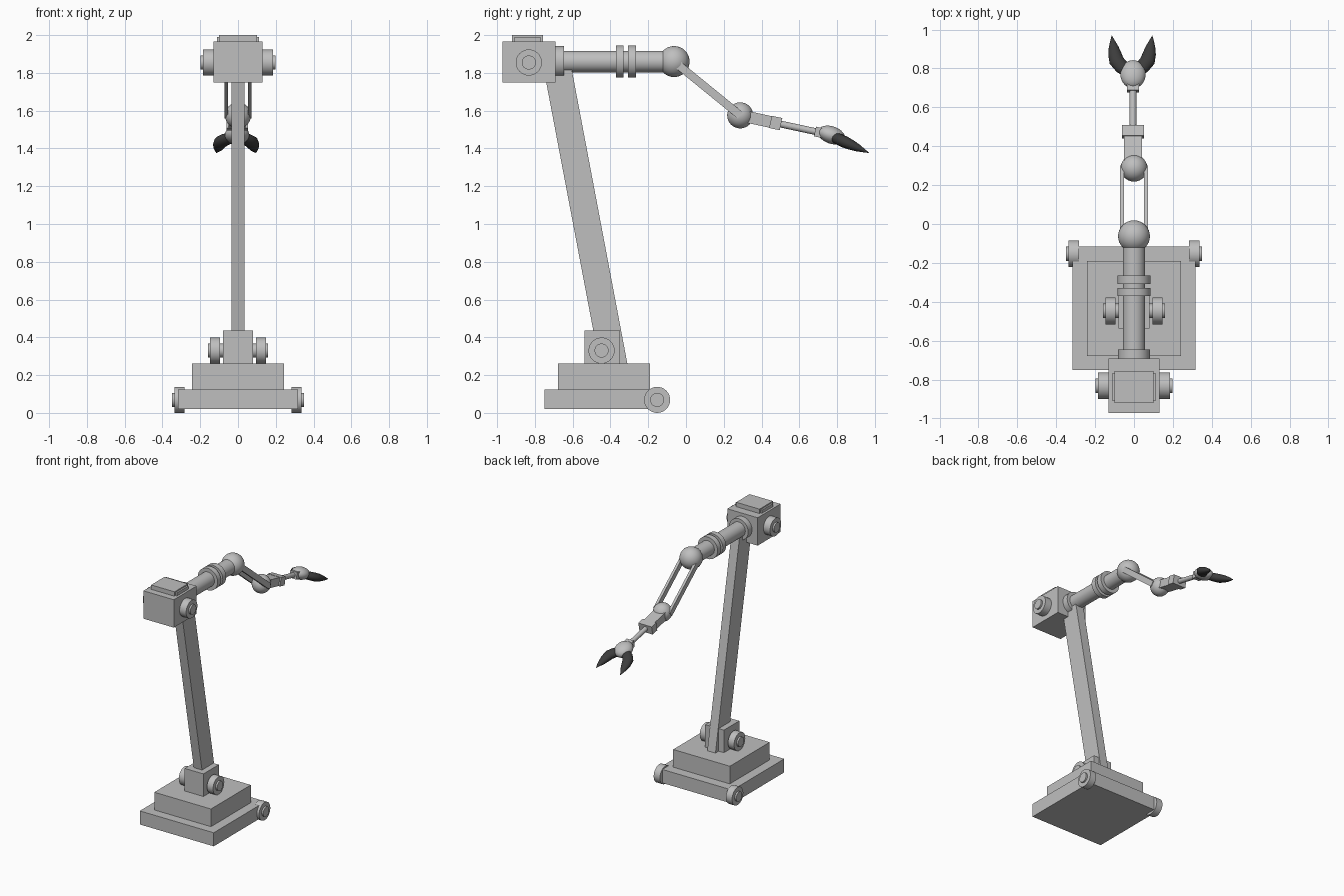
import bpy, bmesh, math
from mathutils import Matrix, Vector

if "Cube" in bpy.data.objects:
    bpy.data.objects.remove(bpy.data.objects["Cube"])


def material(name, value):
    m = bpy.data.materials.new(name)
    m.use_nodes = True
    m.diffuse_color = (value, value, value, 1)
    m.node_tree.nodes["Principled BSDF"].inputs["Base Color"].default_value = (value, value, value, 1)
    return m


grey = material("machine grey", 0.52)
dark = material("claw black", 0.045)


def add(name, bm, mat=grey, smooth=False):
    bmesh.ops.recalc_face_normals(bm, faces=bm.faces)
    mesh = bpy.data.meshes.new(name)
    bm.to_mesh(mesh)
    bm.free()
    mesh.materials.append(mat)
    ob = bpy.data.objects.new(name, mesh)
    bpy.context.collection.objects.link(ob)
    if smooth:
        bpy.ops.object.select_all(action='DESELECT')
        ob.select_set(True)
        bpy.context.view_layer.objects.active = ob
        bpy.ops.object.shade_smooth_by_angle()
    return ob


def box(name, lo, hi):
    lo, hi = Vector(lo), Vector(hi)
    bm = bmesh.new()
    bmesh.ops.create_cube(bm, size=1, matrix=Matrix.Translation((lo + hi) / 2) @ Matrix.Diagonal((hi - lo).to_4d()))
    return add(name, bm)


def beam(name, a, b, width, height, x=0):
    """Box running between two (y, z) points."""
    a, b = Vector((x, *a)), Vector((x, *b))
    d = b - a
    bm = bmesh.new()
    turn = Matrix.Rotation(math.atan2(d.z, d.y), 4, 'X')
    bmesh.ops.create_cube(bm, size=1, matrix=Matrix.Translation((a + b) / 2) @ turn
                          @ Matrix.Diagonal((width, d.length, height, 1)))
    return add(name, bm)


def rod(name, a, b, r, r2=None):
    a, b = Vector(a), Vector(b)
    bm = bmesh.new()
    turn = (b - a).to_track_quat('Z', 'Y').to_matrix().to_4x4()
    bmesh.ops.create_cone(bm, cap_ends=True, segments=32, radius1=r, radius2=r2 or r, depth=(b - a).length,
                          matrix=Matrix.Translation((a + b) / 2) @ turn)
    return add(name, bm, smooth=True)


def ball(name, centre, radii, tilt=0):
    bm = bmesh.new()
    bmesh.ops.create_uvsphere(bm, u_segments=32, v_segments=16, radius=1,
                              matrix=Matrix.Translation(centre) @ Matrix.Rotation(tilt, 4, 'X')
                              @ Matrix.Diagonal((*radii, 1)))
    return add(name, bm, smooth=True)


def drums(name, y, z, inner, outer, shaft):
    """Mirrored pair of drums with a raised hub."""
    for side, s in (("left", 1), ("right", -1)):
        rod(f"{side}_{name}_drum", (s * inner, y, z), (s * outer, y, z), 0.069)
        rod(f"{side}_{name}_hub", (s * shaft, y, z), (s * (outer + 0.013), y, z), 0.037)


# Stepped base with rollers
box("base_plate", (-0.317, -0.75, 0.02), (0.317, -0.115, 0.125))
box("base_deck", (-0.243, -0.678, 0.125), (0.243, -0.19, 0.262))
drums("roller", -0.153, 0.069, 0.283, 0.336, 0.28)

# Shoulder block and leaning mast
box("shoulder_block", (-0.08, -0.538, 0.26), (0.08, -0.35, 0.437))
drums("shoulder", -0.447, 0.33, 0.095, 0.147, 0.06)
bm = bmesh.new()
side = bm.faces.new([bm.verts.new((-0.035, y, z)) for y, z in
                     ((-0.446, 0.2), (-0.299, 0.2), (-0.609, 1.84), (-0.757, 1.84))])
moved = bmesh.ops.extrude_face_region(bm, geom=[side])["geom"]
bmesh.ops.translate(bm, vec=(0.07, 0, 0), verts=[v for v in moved if isinstance(v, bmesh.types.BMVert)])
add("mast", bm)

# Head block with notched lid
box("head_block", (-0.13, -0.972, 1.75), (0.13, -0.692, 1.966))
box("lid_wide", (-0.112, -0.908, 1.96), (0.112, -0.769, 1.99))
box("lid_long", (-0.1, -0.921, 1.96), (0.1, -0.757, 2.0))
drums("head", -0.832, 1.855, 0.13, 0.186, 0.12)

# Horizontal upper arm with rings
axis = 1.86
for name, y0, y1, r in (("upper_arm", -0.7, -0.06, 0.057), ("arm_collar", -0.695, -0.645, 0.082),
                        ("back_ring", -0.37, -0.33, 0.085), ("front_ring", -0.308, -0.266, 0.085)):
    rod(name, (0, y0, axis), (0, y1, axis), r)
elbow, wrist = (-0.063, axis), (0.287, 1.575)
ball("elbow_ball", (0, *elbow), (0.082,) * 3)

# Twin forearm bars
for side, s in (("left", 1), ("right", -1)):
    beam(f"{side}_forearm_bar", elbow, wrist, 0.02, 0.043, s * 0.062)
ball("wrist_ball", (0, *wrist), (0.069,) * 3)


# Wrist link, tilted downward
def along(y):
    return (y, wrist[1] - 0.215 * (y - wrist[0]))


tilt = -math.atan(0.215)
cx = -0.005
beam("wrist_link", along(0.3), along(0.46), 0.092, 0.062, cx)
beam("wrist_collar", along(0.447), along(0.503), 0.114, 0.066, cx)
rod("wrist_rod", (cx, *along(0.49)), (cx, *along(0.74)), 0.018)
beam("hand_collar", along(0.683), along(0.75), 0.06, 0.052, cx)
ball("hand_ball", (cx, *along(0.77)), (0.065, 0.075, 0.046), tilt - 0.12)

# Curved tapering claws: outward offset, y, half width
path = ((0.02, 0.785, 0.035), (0.055, 0.81, 0.038), (0.08, 0.84, 0.039), (0.089, 0.875, 0.034),
        (0.095, 0.91, 0.025), (0.101, 0.945, 0.011), (0.104, 0.968, 0.001))
for name, s in (("left_claw", 1), ("right_claw", -1)):
    pts = [Vector((cx - 0.005 + s * x, y, 1.457 - 0.45 * (y - 0.79))) for x, y, r in path]
    up = Vector((0, 0.41, 0.91))
    bm = bmesh.new()
    rings = []
    for i, p in enumerate(pts):
        t = pts[min(i + 1, len(pts) - 1)] - pts[max(i - 1, 0)]
        out = t.cross(up).normalized()
        r = path[i][2]
        rings.append([bm.verts.new(p + out * r * math.cos(k * math.tau / 16) + up * r * 0.8 * math.sin(k * math.tau / 16))
                      for k in range(16)])
    for a, b in zip(rings, rings[1:]):
        for k in range(16):
            bm.faces.new((a[k], a[k - 1], b[k - 1], b[k]))
    bm.faces.new(rings[0])
    bm.faces.new(rings[-1])
    add(name, bm, dark, smooth=True)
